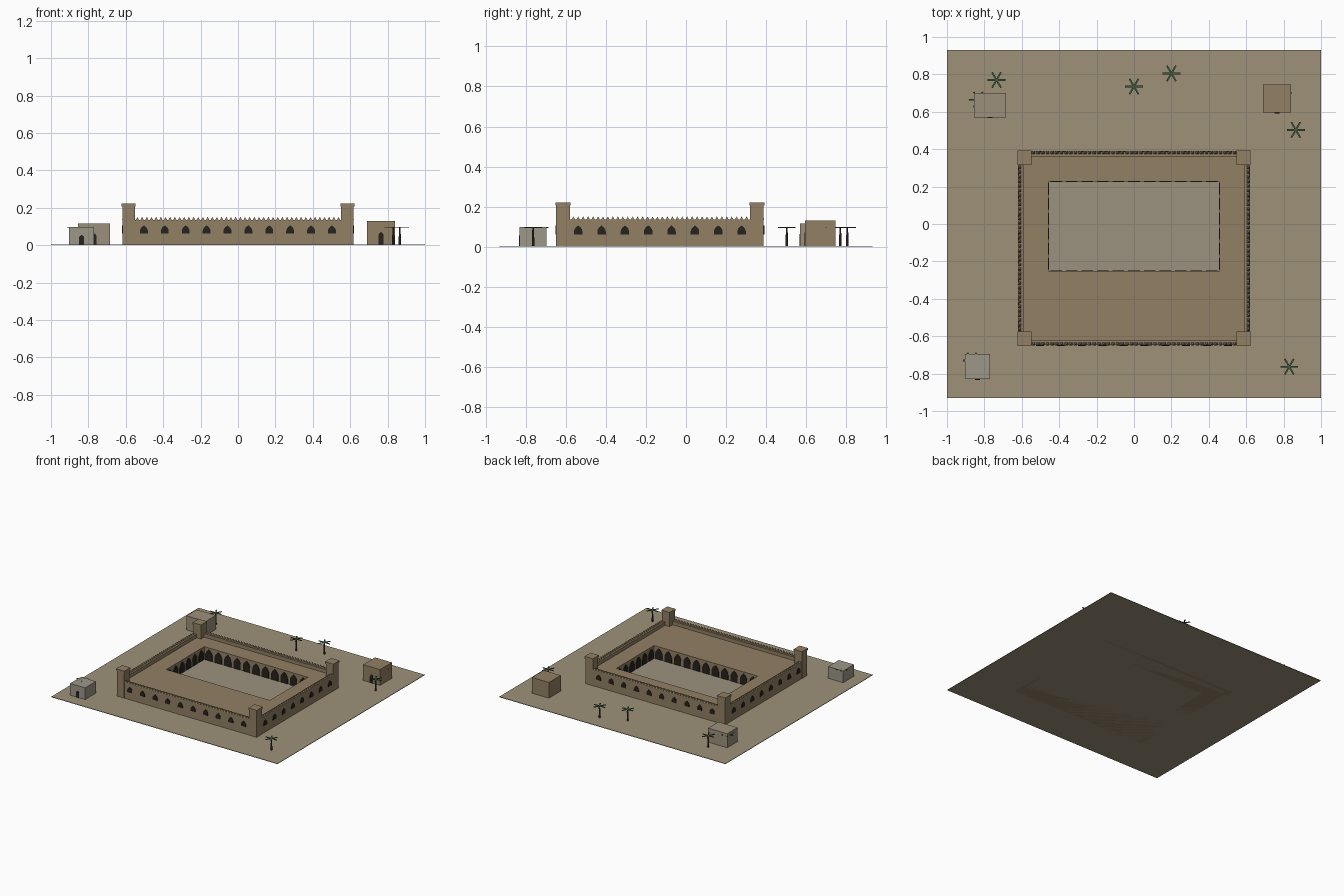
import bpy, bmesh, math
from mathutils import Matrix, Vector

if "Cube" in bpy.data.objects:
    bpy.data.objects.remove(bpy.data.objects["Cube"])


def material(name, rgb):
    m = bpy.data.materials.new(name)
    m.diffuse_color = (*rgb, 1)
    m.use_nodes = True
    m.node_tree.nodes["Principled BSDF"].inputs["Base Color"].default_value = m.diffuse_color
    return m


SAND = material("sand", (0.34, 0.285, 0.19))
FLOOR = material("court_floor", (0.33, 0.29, 0.21))
BRICK = material("mud_brick", (0.29, 0.215, 0.13))
PLASTER = material("pale_plaster", (0.33, 0.28, 0.20))
GREY = material("grey_plaster", (0.34, 0.31, 0.25))
DARK = material("dark_opening", (0.02, 0.016, 0.012))
BARK = material("bark", (0.06, 0.04, 0.025))
LEAF = material("palm_leaf", (0.05, 0.11, 0.05))


def finish(name, bm, mat):
    me = bpy.data.meshes.new(name)
    bmesh.ops.recalc_face_normals(bm, faces=bm.faces)
    bm.to_mesh(me)
    bm.free()
    me.materials.append(mat)
    ob = bpy.data.objects.new(name, me)
    bpy.context.collection.objects.link(ob)
    return ob


def add_box(bm, x0, x1, y0, y1, z0, z1):
    m = Matrix.Translation(((x0 + x1) / 2, (y0 + y1) / 2, (z0 + z1) / 2))
    bmesh.ops.create_cube(bm, size=1, matrix=m @ Matrix.Diagonal((x1 - x0, y1 - y0, z1 - z0, 1)))


def box(name, mat, *b):
    bm = bmesh.new()
    add_box(bm, *b)
    return finish(name, bm, mat)


def add_arch(bm, pos, angle, w, h, spring, depth=0.008):
    """Pointed arch panel, its face turned to -y and then rotated by angle."""
    side = [(w / 2 * math.cos(t), spring + (h - spring) * (0.75 * math.sin(t) + 0.25 * (t / (math.pi / 2)) ** 3))
            for t in (i * math.pi / 10 for i in range(5))]
    prof = [(w / 2, 0)] + side + [(0, h)] + [(-x, z) for x, z in reversed(side)] + [(-w / 2, 0)]
    m = Matrix.Translation(pos) @ Matrix.Rotation(angle, 4, 'Z')
    f = bm.faces.new([bm.verts.new(m @ Vector((x, -depth / 2, z))) for x, z in prof])
    ext = bmesh.ops.extrude_face_region(bm, geom=[f])
    vs = [v for v in ext['geom'] if isinstance(v, bmesh.types.BMVert)]
    bmesh.ops.translate(bm, verts=vs, vec=m.to_3x3() @ Vector((0, depth, 0)))


# Ground and courtyard floor
box("ground", SAND, -1, 1, -0.93, 0.93, 0, 0.004)
CX, CY0, CY1 = 0.458, -0.252, 0.228
box("courtyard_floor", FLOOR, -CX, CX, CY0, CY1, 0.002, 0.006)

# Outer walls with parapet
X, Y0, Y1, T, WALL, ROOF = 0.617, -0.647, 0.387, 0.027, 0.135, 0.107
bm = bmesh.new()
add_box(bm, -X, X, Y0, Y0 + T, 0, WALL)
add_box(bm, -X, X, Y1 - T, Y1, 0, WALL)
for s in (-1, 1):
    add_box(bm, *sorted((s * X, s * (X - T))), Y0 + T, Y1 - T, 0, WALL)
finish("outer_walls", bm, BRICK)

# Halls around the courtyard, carrying the flat roof
bm = bmesh.new()
add_box(bm, -X + T, X - T, Y0 + T, CY0, 0, ROOF)
add_box(bm, -X + T, X - T, CY1, Y1 - T, 0, ROOF)
for s in (-1, 1):
    add_box(bm, *sorted((s * CX, s * (X - T))), CY0, CY1, 0, ROOF)
finish("hall_blocks", bm, BRICK)

# Corner towers with caps
bm = bmesh.new()
for x in (-0.585, 0.585):
    for y in (-0.614, 0.354):
        add_box(bm, x - 0.033, x + 0.033, y - 0.034, y + 0.034, 0, 0.207)
        add_box(bm, x - 0.037, x + 0.037, y - 0.038, y + 0.038, 0.207, 0.222)
finish("corner_towers", bm, BRICK)

# Pointed merlons along the wall tops
bm = bmesh.new()


def merlon(x, y):
    bmesh.ops.create_cone(bm, cap_ends=True, segments=4, radius1=0.0125, radius2=0.001, depth=0.015,
                          matrix=Matrix.Translation((x, y, WALL + 0.0075)) @ Matrix.Rotation(math.pi / 4, 4, 'Z'))


N = 44
for i in range(N):
    t = (i + 0.5) / N
    for y in (Y0 + 0.005, Y1 - 0.005):
        merlon(-0.55 + 1.10 * t, y)
N = 36
for i in range(N):
    t = (i + 0.5) / N
    for x in (-X + 0.005, X - 0.005):
        merlon(x, -0.575 + 0.89 * t)
finish("merlons", bm, BRICK)

# Arched windows on the outer walls
bm = bmesh.new()
for i in range(10):
    x = -0.503 + i * 0.1117
    add_arch(bm, (x, Y0, 0.062), 0, 0.042, 0.044, 0.014)
    add_arch(bm, (x, Y1, 0.062), math.pi, 0.042, 0.044, 0.014)
for i in range(8):
    y = -0.538 + i * 0.1165
    add_arch(bm, (X, y, 0.062), math.pi / 2, 0.042, 0.044, 0.014)
    add_arch(bm, (-X, y, 0.062), -math.pi / 2, 0.042, 0.044, 0.014)
finish("wall_windows", bm, DARK)

# Courtyard arcade
bm = bmesh.new()
for i in range(11):
    x = -CX + 2 * CX * (i + 0.5) / 11
    add_arch(bm, (x, CY1, 0.004), 0, 0.062, 0.09, 0.04)
    add_arch(bm, (x, CY0, 0.004), math.pi, 0.062, 0.09, 0.04)
for i in range(6):
    y = CY0 + (CY1 - CY0) * (i + 0.5) / 6
    add_arch(bm, (-CX, y, 0.004), math.pi / 2, 0.062, 0.09, 0.04)
    add_arch(bm, (CX, y, 0.004), -math.pi / 2, 0.062, 0.09, 0.04)
finish("courtyard_arches", bm, DARK)

# Small houses with a front door
for name, mat, x0, x1, y0, y1, h in (("house_back_left", PLASTER, -0.855, -0.685, 0.57, 0.70, 0.116),
                                     ("house_back_right", BRICK, 0.69, 0.84, 0.595, 0.745, 0.13),
                                     ("house_front_left", GREY, -0.903, -0.77, -0.83, -0.695, 0.098)):
    box(name, mat, x0, x1, y0, y1, 0, h)
    bm = bmesh.new()
    add_arch(bm, ((x0 + x1) / 2, y0, 0.004), 0, 0.028, h * 0.52, h * 0.36)
    finish(name + "_door", bm, DARK)

# Palm trees: tapered trunk and six flat fronds
trunks, fronds = bmesh.new(), bmesh.new()
for x, y in ((-0.735, 0.77), (0, 0.735), (0.2, 0.805), (0.865, 0.503), (0.83, -0.763),
             (-0.833, 0.665), (-0.867, -0.73), (0.795, 0.70)):
    bmesh.ops.create_cone(trunks, cap_ends=True, segments=8, radius1=0.007, radius2=0.004, depth=0.094,
                          matrix=Matrix.Translation((x, y, 0.049)))
    for k in range(6):
        m = (Matrix.Translation((x, y, 0.096)) @ Matrix.Rotation(k * math.pi / 3, 4, 'Z')
             @ Matrix.Translation((0.024, 0, 0)) @ Matrix.Diagonal((0.048, 0.009, 0.004, 1)))
        bmesh.ops.create_cube(fronds, size=1, matrix=m)
finish("palm_trunks", trunks, BARK)
finish("palm_fronds", fronds, LEAF)
